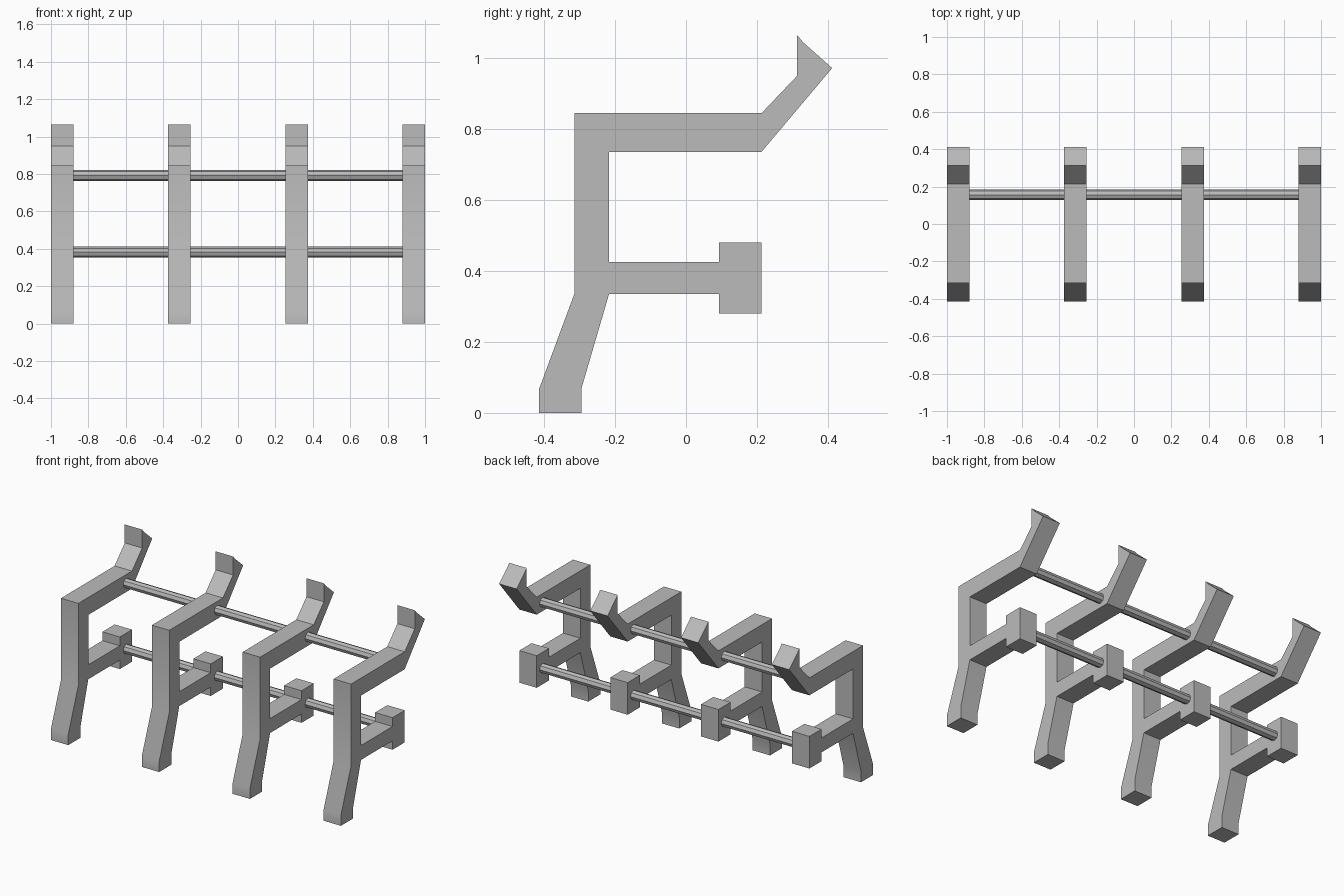
import bpy
import bmesh
import math
from mathutils import Vector

if "Cube" in bpy.data.objects:
    bpy.data.objects.remove(bpy.data.objects["Cube"], do_unlink=True)

GREY = (0.5, 0.5, 0.5, 1.0)
FRAME_WIDTH = 0.12
FRAME_X = [-0.94, -0.313, 0.313, 0.94]

mat = bpy.data.materials.new("plain grey")
mat.use_nodes = True
mat.diffuse_color = GREY
mat.node_tree.nodes["Principled BSDF"].inputs["Base Color"].default_value = GREY


def prism(name, outline, x0, x1):
    """Extrude a (y, z) outline along x from x0 to x1."""
    bm = bmesh.new()
    face = bm.faces.new([bm.verts.new((x0, y, z)) for y, z in outline])
    extruded = bmesh.ops.extrude_face_region(bm, geom=[face])["geom"]
    moved = [g for g in extruded if isinstance(g, bmesh.types.BMVert)]
    bmesh.ops.translate(bm, verts=moved, vec=Vector((x1 - x0, 0, 0)))
    bmesh.ops.recalc_face_normals(bm, faces=bm.faces[:])
    mesh = bpy.data.meshes.new(name)
    bm.to_mesh(mesh)
    bm.free()
    mesh.materials.append(mat)
    obj = bpy.data.objects.new(name, mesh)
    bpy.context.collection.objects.link(obj)
    # Smooth the gentle leg bends, keep the corners crisp
    bpy.ops.object.select_all(action="DESELECT")
    obj.select_set(True)
    bpy.context.view_layer.objects.active = obj
    bpy.ops.object.shade_smooth_by_angle(angle=math.radians(30))
    return obj


# Side frame outline: foot, leg, lower arm with end block, upper arm with hook
frame_outline = [
    (-0.415, 0), (-0.295, 0), (-0.295, 0.068), (-0.217, 0.335),
    (0.093, 0.335), (0.093, 0.28), (0.213, 0.28), (0.213, 0.48),
    (0.093, 0.48), (0.093, 0.425), (-0.217, 0.425), (-0.217, 0.736),
    (0.213, 0.736), (0.412, 0.972), (0.33, 1.045), (0.313, 1.065),
    (0.313, 0.95), (0.213, 0.845), (-0.315, 0.845), (-0.315, 0.335),
    (-0.415, 0.065),
]
for i, x in enumerate(FRAME_X):
    prism(f"side_frame_{i + 1}", frame_outline,
          x - FRAME_WIDTH / 2, x + FRAME_WIDTH / 2)

# Octagonal cross rods joining the frames
for name, z in (("lower_rod", 0.382), ("upper_rod", 0.792)):
    ring = [(0.156 + 0.029 * math.cos(k * math.tau / 8),
             z + 0.029 * math.sin(k * math.tau / 8)) for k in range(8)]
    prism(name, ring, FRAME_X[0], FRAME_X[-1])
